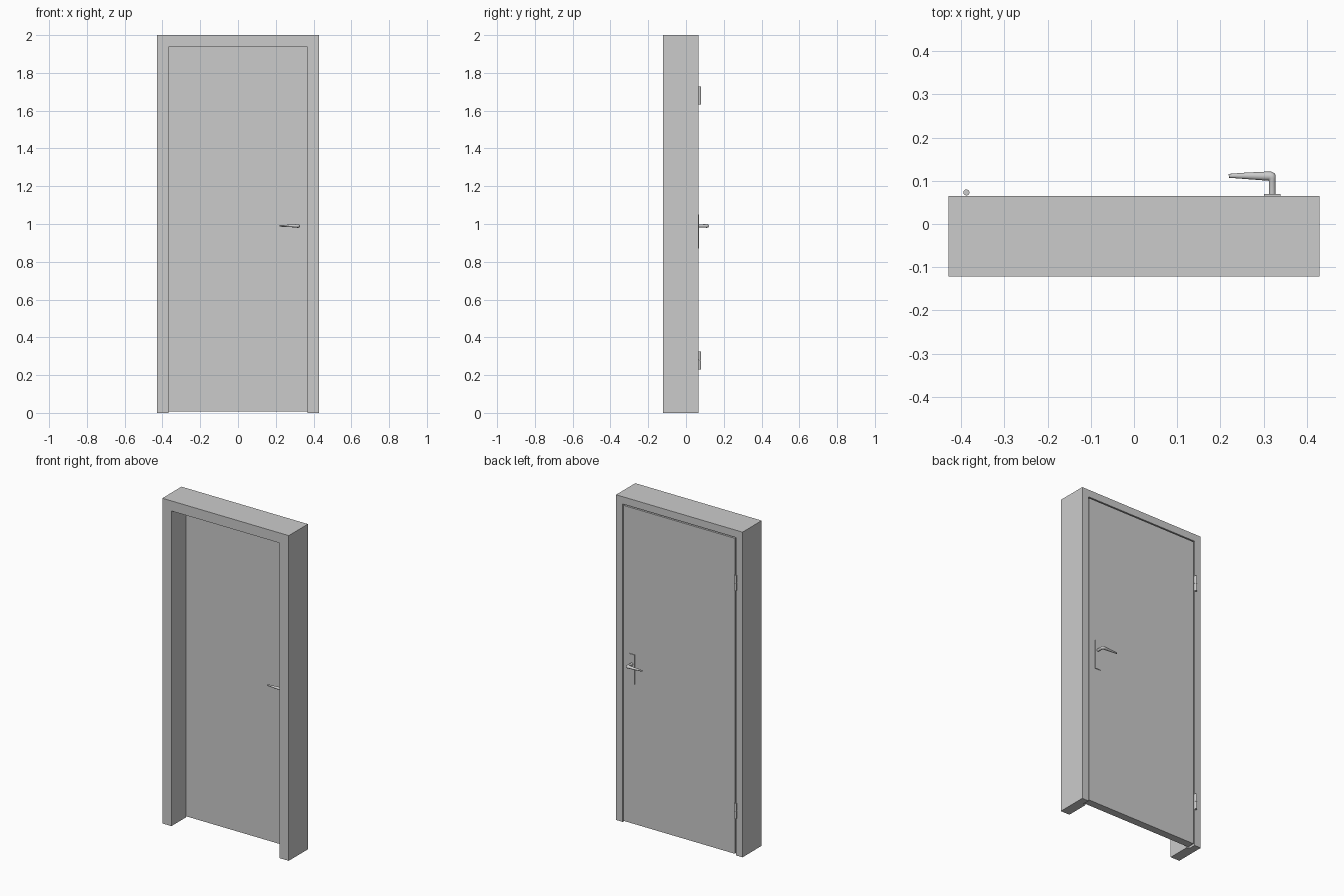
import bpy, bmesh, math

if "Cube" in bpy.data.objects:
    bpy.data.objects.remove(bpy.data.objects["Cube"])

W, H = 0.43, 2.0                            # frame half width and height
FRONT, LEAF_F, BACK = -0.121, 0.018, 0.065  # y of frame front, leaf front, back face
HX, HZ = 0.32, 0.99                         # handle axis


def finish(name, bm, smooth=False):
    bmesh.ops.recalc_face_normals(bm, faces=bm.faces)
    me = bpy.data.meshes.new(name)
    bm.to_mesh(me)
    bm.free()
    ob = bpy.data.objects.new(name, me)
    bpy.context.collection.objects.link(ob)
    if smooth:
        bpy.context.view_layer.objects.active = ob
        ob.select_set(True)
        bpy.ops.object.shade_smooth_by_angle(angle=math.radians(40))
        ob.select_set(False)
    return ob


def loft(name, rings, smooth=False):
    # skin closed rings of points and cap both ends
    bm = bmesh.new()
    vs = [[bm.verts.new(p) for p in r] for r in rings]
    n = len(rings[0])
    for a, b in zip(vs, vs[1:]):
        for i in range(n):
            j = (i + 1) % n
            bm.faces.new((a[i], a[j], b[j], b[i]))
    bm.faces.new(vs[0])
    bm.faces.new(vs[-1])
    return finish(name, bm, smooth)


def box(name, x0, x1, y0, y1, z0, z1):
    return loft(name, [[(x0, y0, z), (x1, y0, z), (x1, y1, z), (x0, y1, z)]
                       for z in (z0, z1)])


def cylinder(name, x, y, r, z0, z1, n=20):
    return loft(name, [[(x + r * math.cos(2 * math.pi * i / n),
                         y + r * math.sin(2 * math.pi * i / n), z)
                        for i in range(n)] for z in (z0, z1)], True)


# Frame: rebated section (inset, y) swept up, across and down
section = [(0, FRONT), (0.062, FRONT), (0.062, LEAF_F),
           (0.045, LEAF_F), (0.045, BACK), (0, BACK)]
corners = [(-1, 0), (-1, 1), (1, 1), (1, 0)]
loft("door_frame", [[(sx * (W - t), y, top * (H - t)) for t, y in section]
                    for sx, top in corners])

# Door leaf, with a small gap inside the rebate
box("door_leaf", -0.378, 0.380, LEAF_F, BACK, 0.008, 1.948)

# Hinges: two knuckles on a thinner pin
for label, zc in (("upper", 1.68), ("lower", 0.278)):
    cylinder(label + "_hinge_bottom_knuckle", -0.388, 0.073, 0.007, zc - 0.048, zc - 0.001)
    cylinder(label + "_hinge_top_knuckle", -0.388, 0.073, 0.007, zc + 0.001, zc + 0.048)
    cylinder(label + "_hinge_pin", -0.388, 0.073, 0.005, zc - 0.04, zc + 0.04)

# Lever stations: inner (x, depth), outer (x, depth), half height
stations = [((0.312, 0.000), (0.328, 0.000), 0.008),
            ((0.312, 0.034), (0.328, 0.040), 0.009),
            ((0.312, 0.035), (0.328, 0.048), 0.010),
            ((0.311, 0.036), (0.325, 0.053), 0.010),
            ((0.310, 0.036), (0.318, 0.056), 0.010),
            ((0.300, 0.036), (0.302, 0.056), 0.008),
            ((0.260, 0.039), (0.260, 0.054), 0.006),
            ((0.220, 0.042), (0.219, 0.051), 0.004)]


def handle(label, face, s):
    box(label + "_handle_plate", HX - 0.019, HX + 0.019,
        *sorted((face, face + s * 0.004)), 0.87, 1.05)
    rings = []
    for (xi, di), (xo, do), h in stations:
        ring = []
        for i in range(16):
            a = 2 * math.pi * i / 16
            k = (1 + math.cos(a)) / 2
            ring.append((xi + (xo - xi) * k, face + s * (di + (do - di) * k),
                         HZ + h * math.sin(a)))
        rings.append(ring)
    loft(label + "_handle_lever", rings, True)


handle("back", BACK, 1)
handle("front", LEAF_F, -1)
